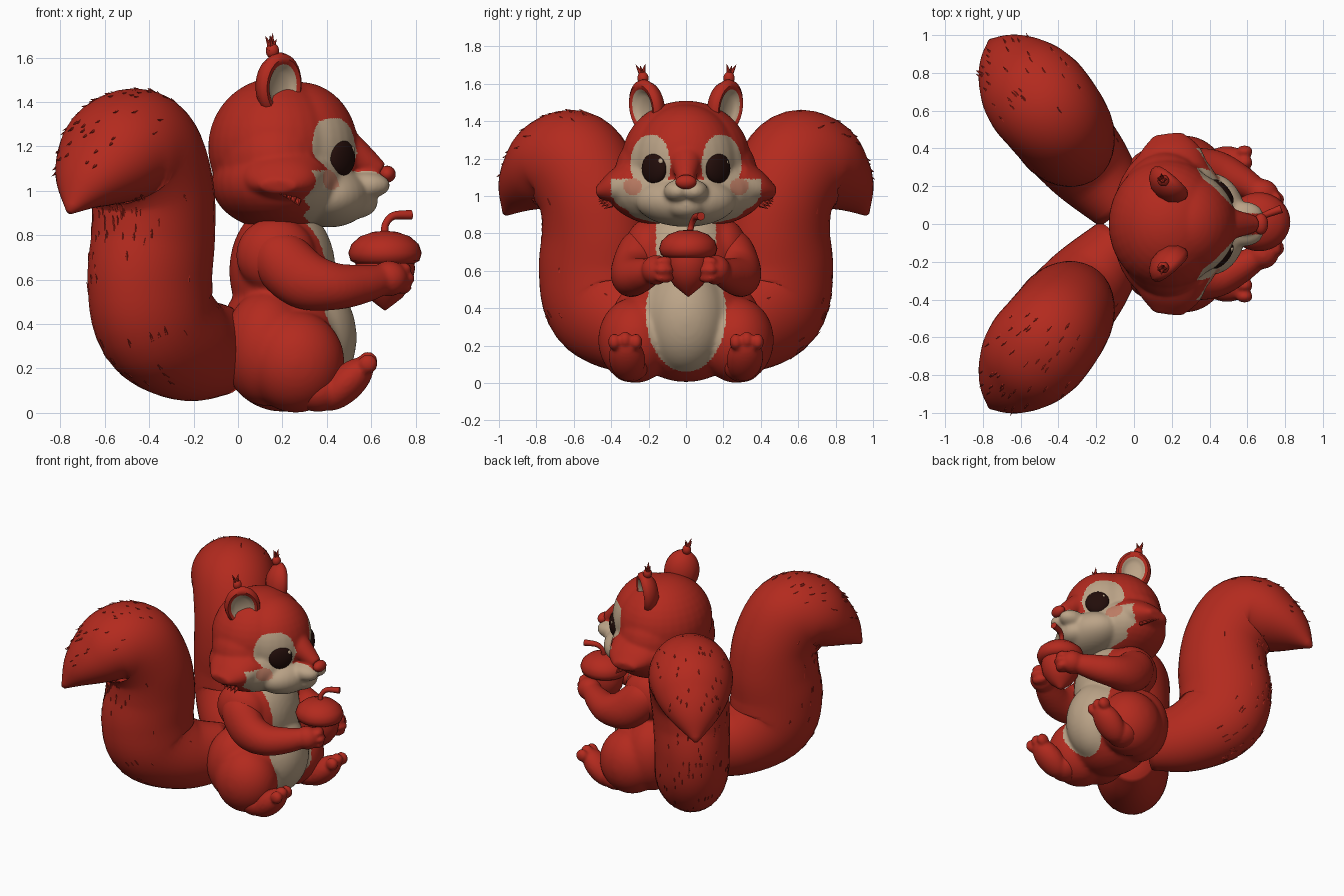
import bpy, bmesh, math, random
from mathutils import Vector, Matrix, Euler

if "Cube" in bpy.data.objects:
    bpy.data.objects.remove(bpy.data.objects["Cube"])

random.seed(4)


def material(name, rgb):
    m = bpy.data.materials.new(name)
    m.diffuse_color = (*rgb, 1)
    m.use_nodes = True
    m.node_tree.nodes["Principled BSDF"].inputs["Base Color"].default_value = m.diffuse_color
    return m


RED = material("russet_red", (0.45, 0.023, 0.013))
CREAM = material("cream", (0.50, 0.37, 0.245))
DARK = material("dark_brown", (0.016, 0.004, 0.003))
BLUSH = material("blush_pink", (0.50, 0.20, 0.125))


def finish(name, bm, mats, voxel=0, rule=None, angle=50, soften=6):
    """Turn a bmesh into an object; voxel fuses its parts, rule colours faces."""
    bmesh.ops.recalc_face_normals(bm, faces=bm.faces)
    me = bpy.data.meshes.new(name)
    bm.to_mesh(me)
    bm.free()
    ob = bpy.data.objects.new(name, me)
    bpy.context.collection.objects.link(ob)
    if voxel:
        rm = ob.modifiers.new("fuse", 'REMESH')
        rm.mode = 'VOXEL'
        rm.voxel_size = voxel
        sm = ob.modifiers.new("soften", 'SMOOTH')
        sm.factor, sm.iterations = 0.5, soften
        dg = bpy.context.evaluated_depsgraph_get()
        me = bpy.data.meshes.new_from_object(ob.evaluated_get(dg))
        ob.modifiers.clear()
        ob.data = me
        me.name = name
        me.materials.clear()
    for m in mats:
        me.materials.append(m)
    if rule:
        for p in me.polygons:
            p.material_index = rule(p.center, p.normal)
    me.shade_smooth()
    me.set_sharp_from_angle(angle=math.radians(angle))
    return ob


def blob(bm, c, r, rot=(0, 0, 0)):
    bmesh.ops.create_uvsphere(bm, u_segments=32, v_segments=20, radius=1,
                              matrix=Matrix.LocRotScale(Vector(c), Euler(rot), Vector(r)))


def spike(bm, p, d, r, length):
    d = Vector(d).normalized()
    m = Matrix.Translation(Vector(p) + d * length * 0.3) @ d.to_track_quat('Z', 'Y').to_matrix().to_4x4()
    bmesh.ops.create_cone(bm, cap_ends=True, segments=6, radius1=r, radius2=0, depth=length, matrix=m)


def smooth_path(keys, steps=6):
    """Catmull-Rom through tuples of any length."""
    k = [Vector(v) for v in keys]
    k = [2 * k[0] - k[1]] + k + [2 * k[-1] - k[-2]]
    out = []
    for i in range(1, len(k) - 2):
        a, b, c, d = k[i - 1:i + 3]
        for j in range(steps):
            t = j / steps
            out.append(0.5 * (2 * b + (c - a) * t + (2 * a - 5 * b + 4 * c - d) * t * t
                              + (3 * b - a - 3 * c + d) * t ** 3))
    return out + [k[-2]]


def tube(bm, keys, side, n=28):
    """Sweep an ellipse; keys are (x, y, z, radius across, radius in plane)."""
    pts = smooth_path(keys)
    rings, frames = [], []
    for i, q in enumerate(pts):
        p = Vector(q[:3])
        t = (Vector(pts[min(i + 1, len(pts) - 1)][:3]) - Vector(pts[max(i - 1, 0)][:3])).normalized()
        u = (Vector(side) - t * t.dot(Vector(side))).normalized()
        v = t.cross(u)
        frames.append((p, t, u, v, q[3], q[4]))
        rings.append([bm.verts.new(p + u * q[3] * math.cos(a) + v * q[4] * math.sin(a))
                      for a in (2 * math.pi * k / n for k in range(n))])
    for r0, r1 in zip(rings, rings[1:]):
        for k in range(n):
            bm.faces.new((r0[k], r0[(k + 1) % n], r1[(k + 1) % n], r1[k]))
    bm.faces.new(rings[0])
    bm.faces.new(rings[-1])
    return frames


def lathe(bm, profile, matrix, split=99, n=32):
    """Spin (radius, height) about local z; segments from split on get slot 1."""
    rings = [[bm.verts.new(matrix @ Vector((r * math.cos(2 * math.pi * k / n),
                                            r * math.sin(2 * math.pi * k / n), h)))
              for k in range(n)] for r, h in profile]
    for i, (a, b) in enumerate(zip(rings, rings[1:])):
        for k in range(n):
            f = bm.faces.new((a[k], a[(k + 1) % n], b[(k + 1) % n], b[k]))
            f.material_index = int(i >= split)
    bmesh.ops.remove_doubles(bm, verts=bm.verts, dist=1e-5)


# Torso with hips, thighs and shoulders, and a cream belly
bm = bmesh.new()
blob(bm, (0.20, 0, 0.32), (0.29, 0.34, 0.315))
blob(bm, (0.20, 0, 0.64), (0.24, 0.28, 0.31))
blob(bm, (0.30, 0, 0.34), (0.235, 0.23, 0.29))
for s in (-1, 1):
    blob(bm, (0.26, s * 0.27, 0.23), (0.22, 0.20, 0.23))
    blob(bm, (0.13, s * 0.20, 0.29), (0.20, 0.21, 0.26))
    blob(bm, (0.17, s * 0.20, 0.71), (0.18, 0.13, 0.17))


def belly_rule(c, n):
    oval = (c.y / 0.215) ** 2 + ((c.z - 0.37) / 0.31) ** 2 < 1 and c.x > 0.36
    bib = abs(c.y) < 0.16 and c.z > 0.5 and c.x > 0.29
    return int((oval or bib) and n.x > 0)


finish("body", bm, [RED, CREAM], 0.013, belly_rule, soften=14)

# Head with cheeks, muzzle and nose bridge, and a cream face mask
bm = bmesh.new()
blob(bm, (0.175, 0, 1.195), (0.31, 0.345, 0.315))
blob(bm, (0.28, 0, 1.19), (0.262, 0.28, 0.30))
blob(bm, (0.17, 0, 1.13), (0.28, 0.38, 0.275))
blob(bm, (0.19, 0, 1.035), (0.31, 0.43, 0.215))
blob(bm, (0.41, 0, 0.975), (0.19, 0.27, 0.14))
blob(bm, (0.53, 0, 0.95), (0.10, 0.11, 0.075))
tube(bm, [(0.38, 0, 1.28, 0.11, 0.09), (0.52, 0, 1.17, 0.08, 0.075), (0.64, 0, 1.085, 0.045, 0.045)], (0, 1, 0))
for s in (-1, 1):
    blob(bm, (0.578, s * 0.045, 1.025), (0.108, 0.075, 0.06))
    tube(bm, [(0.20, s * 0.28, 1.07, 0.20, 0.13), (0.19, s * 0.39, 1.04, 0.16, 0.09),
              (0.18, s * 0.475, 1.02, 0.08, 0.03)], (1, 0, 0))


def face_rule(c, n):
    y = abs(c.y)
    if c.x < 0.31 + 0.012 * math.sin(c.z * 90) or y > 0.40:
        return 0
    if ((y - 0.285) / 0.05) ** 2 + ((c.z - 1.05) / 0.045) ** 2 < 1:
        return 2
    if c.z > 1.06 and y < 0.05 + 0.25 * (c.z - 1.06):
        return 0
    patch = ((y - 0.188) / 0.108) ** 2 + ((c.z - 1.175) / 0.155) ** 2 < 1
    return int(patch or c.z < 1.09)


finish("head", bm, [RED, CREAM, BLUSH], 0.010, face_rule, soften=14)

# Nose
bm = bmesh.new()
blob(bm, (0.672, 0, 1.075), (0.038, 0.056, 0.038))
finish("nose", bm, [RED])

# Eyes and their glints
bm, glint = bmesh.new(), bmesh.new()
for s in (-1, 1):
    blob(bm, (0.468, s * 0.170, 1.148), (0.036, 0.082, 0.082), (0, 0, s * 0.70))
blob(glint, (0.514, -0.137, 1.185), (0.010, 0.016, 0.016), (0, 0, -0.6))
blob(glint, (0.452, 0.218, 1.180), (0.010, 0.010, 0.012), (0, 0, 0.8))
finish("eyes", bm, [DARK])
finish("eye_glints", glint, [CREAM])

# Ears: cupped bowls turned outward, with a fur tuft on each tip
EAR = [(0, -1.3), (0.5, -1.1), (0.85, -0.55), (1, 0.1), (0.97, 0.5), (0.83, 0.75),
       (0.67, 0.65), (0.57, 0.4), (0.4, 0.2), (0, 0.15)]
bm, tuft = bmesh.new(), bmesh.new()
for s in (-1, 1):
    facing = Matrix.Rotation(s * math.radians(50), 4, 'Z') @ Matrix.Rotation(math.pi / 2, 4, 'Y')
    m = (Matrix.Translation((0.178, s * 0.205, 1.475)) @ Matrix.Rotation(-s * 0.15, 4, 'X')
         @ facing @ Matrix.Diagonal((0.15, 0.120, 0.06, 1)))
    lathe(bm, EAR, m, split=6)
    blob(tuft, (0.155, s * 0.23, 1.63), (0.03, 0.03, 0.035))
    for dx, dy, l in ((-0.5, 0.2, 0.08), (0.1, -0.25, 0.09), (0.6, 0.1, 0.06), (-0.1, 0.6, 0.09)):
        spike(tuft, (0.15, s * 0.233, 1.642), (dx, s * dy, 1), 0.022, l)
finish("ears", bm, [RED, CREAM])
finish("ear_tufts", tuft, [RED])

# Arms bent towards the acorn, with hands and fingers
bm = bmesh.new()
for s in (-1, 1):
    tube(bm, [(0.14, s * 0.18, 0.79, 0.07, 0.07), (0.18, s * 0.235, 0.71, 0.12, 0.13),
              (0.29, s * 0.285, 0.605, 0.115, 0.135), (0.43, s * 0.285, 0.57, 0.105, 0.108),
              (0.56, s * 0.23, 0.58, 0.085, 0.088), (0.67, s * 0.165, 0.605, 0.06, 0.065)], (0, 1, 0))
    blob(bm, (0.68, s * 0.16, 0.605), (0.085, 0.078, 0.08))
    for dx, dz in ((0.06, 0.045), (0.075, 0.0), (0.06, -0.042)):
        blob(bm, (0.68 + dx, s * 0.115, 0.605 + dz), (0.037, 0.055, 0.028), (0, 0, -s * 0.5))
finish("arms", bm, [RED], 0.011)

# Feet tipped up on a rounded heel, three toes each
bm = bmesh.new()
for s in (-1, 1):
    blob(bm, (0.485, s * 0.315, 0.13), (0.155, 0.097, 0.08), (0, -math.radians(43), s * 0.12))
    blob(bm, (0.36, s * 0.30, 0.10), (0.12, 0.105, 0.095))
    for k in (-1, 0, 1):
        blob(bm, (0.585, s * 0.325 + k * 0.058, 0.232 - 0.012 * abs(k)), (0.044, 0.034, 0.044))
finish("feet", bm, [RED], 0.010)

# Acorn: nut, cap and curved stem
at = Matrix.Translation((0.662, 0.012, 0)) @ Matrix.Diagonal((1.06, 1, 1, 1))
bm = bmesh.new()
lathe(bm, [(0, 0.46), (0.02, 0.475), (0.075, 0.52), (0.115, 0.58), (0.128, 0.65), (0.12, 0.70), (0, 0.71)], at)
finish("acorn_nut", bm, [RED])
bm = bmesh.new()
lathe(bm, [(0, 0.67), (0.12, 0.67), (0.146, 0.685), (0.156, 0.72), (0.143, 0.76),
           (0.105, 0.795), (0.05, 0.815), (0, 0.82)], at)
finish("acorn_cap", bm, [RED])
bm = bmesh.new()
tube(bm, [(0.66, 0.02, 0.80, 0.018, 0.018), (0.665, 0.03, 0.85, 0.016, 0.016),
          (0.70, 0.05, 0.887, 0.018, 0.018), (0.78, 0.08, 0.892, 0.022, 0.022)], (0, 1, 0), 12)
finish("acorn_stem", bm, [RED])

# Two bushy tails curling out behind: (distance out, height, half width, half depth, shift back)
TAIL = [(0.04, 0.28, 0.16, 0.20, 0.03), (0.30, 0.30, 0.225, 0.25, 0.03), (0.52, 0.42, 0.25, 0.305, 0.03),
        (0.565, 0.60, 0.255, 0.315, 0.03), (0.55, 0.80, 0.26, 0.305, 0.025), (0.58, 1.00, 0.27, 0.29, 0.01),
        (0.69, 1.16, 0.28, 0.295, 0), (0.82, 1.18, 0.28, 0.255, 0), (0.95, 1.11, 0.24, 0.20, 0),
        (1.07, 1.02, 0.155, 0.125, 0), (1.18, 0.905, 0.015, 0.015, 0)]
bm, fur = bmesh.new(), bmesh.new()
for s in (-1, 1):
    frames = tube(bm, [(-0.005 - back - 0.64 * d, s * (0.06 + 0.77 * d), z, b, a)
                       for d, z, b, a, back in TAIL], (0.77, s * 0.64, 0), 36)
    # Fur flicks along the outer ridge
    for _ in range(130):
        p, t, u, v, b, a = random.choice(frames[8:54])
        ang = random.gauss(0, 0.55)
        out = v if v.dot(Vector((-0.64, s * 0.77, 0.5))) > 0 else -v
        n = (u * math.sin(ang) / b + out * math.cos(ang) / a).normalized()
        spike(fur, p + u * b * math.sin(ang) + out * a * math.cos(ang) - n * 0.006,
              t + n * 0.3, 0.010, random.uniform(0.03, 0.05))
finish("tails", bm, [RED], angle=80)

# Ragged fur along the cheek edge
for s in (-1, 1):
    for k in range(9):
        a = k / 8 - 0.5
        spike(fur, (0.19 + 0.16 * a, s * (0.435 - 0.12 * a * a), 1.0 - 0.10 * a),
              (0.1, s * 0.9, -0.5), 0.016, 0.05)
finish("fur_flicks", fur, [RED])
